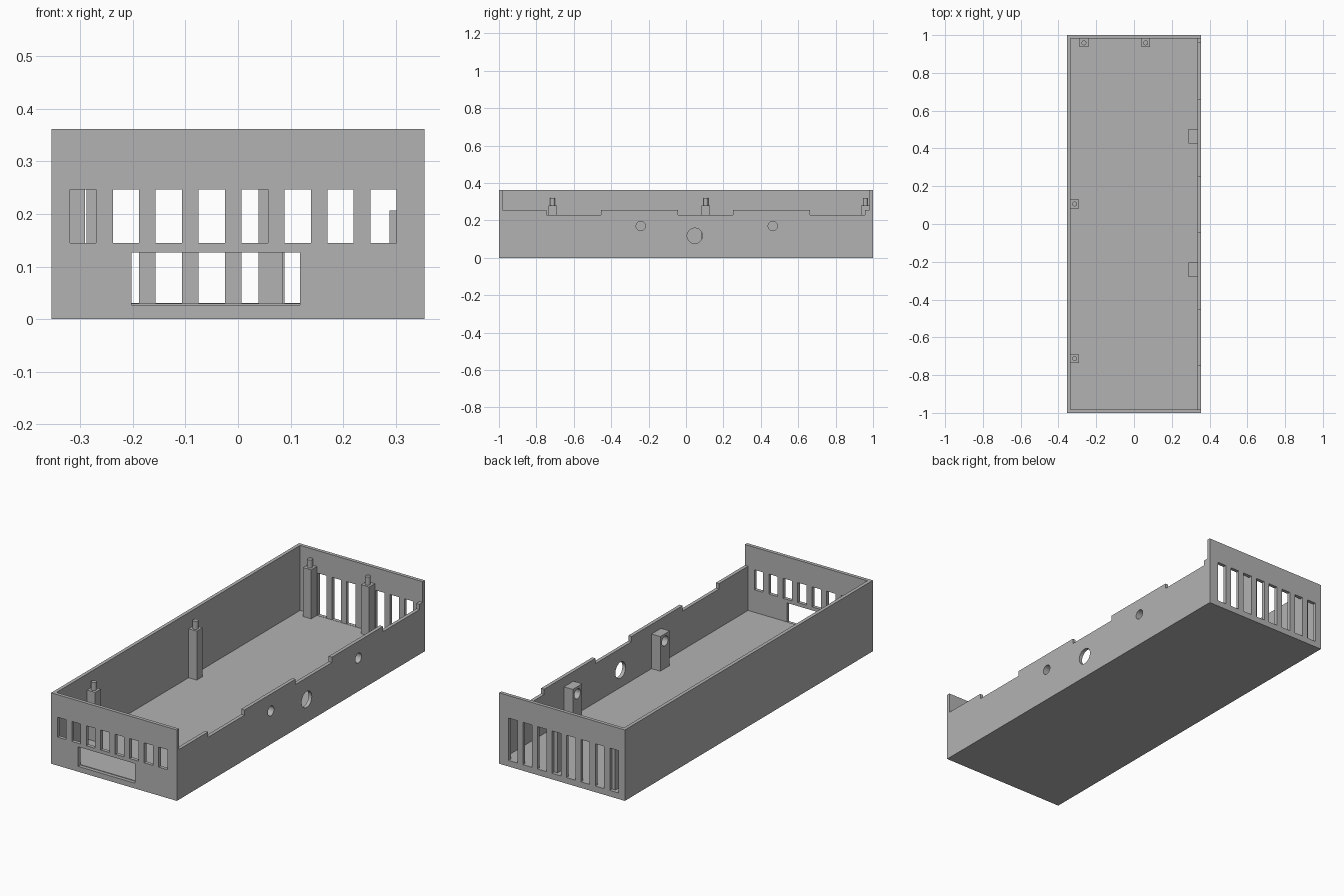
import bpy, bmesh, math
from mathutils import Matrix, Vector

if "Cube" in bpy.data.objects:
    bpy.data.objects.remove(bpy.data.objects["Cube"], do_unlink=True)

# Overall sizes
W, L, H = 0.355, 1.0, 0.362      # half width, half length, height
T, FLOOR = 0.018, 0.03           # wall and floor thickness
XI, YI = W - T, L - T            # inner faces

grey = bpy.data.materials.new("plain grey")
grey.use_nodes = True
GREY = (0.45, 0.45, 0.45, 1)
grey.diffuse_color = GREY
grey.node_tree.nodes["Principled BSDF"].inputs["Base Color"].default_value = GREY


def make(name, bm):
    bmesh.ops.recalc_face_normals(bm, faces=bm.faces)
    mesh = bpy.data.meshes.new(name)
    bm.to_mesh(mesh)
    bm.free()
    mesh.materials.append(grey)
    obj = bpy.data.objects.new(name, mesh)
    bpy.context.collection.objects.link(obj)
    return obj


def add_box(bm, x, y, z):
    size = Vector((x[1] - x[0], y[1] - y[0], z[1] - z[0]))
    mid = Vector((sum(x), sum(y), sum(z))) / 2
    bmesh.ops.create_cube(bm, size=1, matrix=Matrix.Translation(mid) @ Matrix.Diagonal(size.to_4d()))


def add_cylinder(bm, centre, radius, depth, axis="Z"):
    turn = Matrix.Rotation(math.pi / 2, 4, "Y") if axis == "X" else Matrix()
    bmesh.ops.create_cone(bm, cap_ends=True, segments=32, radius1=radius, radius2=radius,
                          depth=depth, matrix=Matrix.Translation(centre) @ turn)


def box(name, x, y, z):
    bm = bmesh.new()
    add_box(bm, x, y, z)
    return make(name, bm)


def cut(obj, bm):
    """Subtract the cutter, bake the result and drop the cutter."""
    cutter = make("cutter", bm)
    cutter.hide_render = True
    mod = obj.modifiers.new("openings", "BOOLEAN")
    mod.operation, mod.solver, mod.object = "DIFFERENCE", "EXACT", cutter
    bpy.context.view_layer.update()
    graph = bpy.context.evaluated_depsgraph_get()
    baked = bpy.data.meshes.new_from_object(obj.evaluated_get(graph))
    obj.modifiers.clear()
    obj.data = baked
    bpy.data.objects.remove(cutter, do_unlink=True)


def smooth(obj):
    bpy.ops.object.select_all(action="DESELECT")
    obj.select_set(True)
    bpy.context.view_layer.objects.active = obj
    bpy.ops.object.shade_smooth_by_angle(angle=math.radians(30))


# Floor and tall left wall
box("floor", (-XI, XI), (-YI, YI), (0, FLOOR))
box("left_wall", (-W, -XI), (-YI, YI), (0, H))

# End walls with rows of vent slots; the front also has a wide socket opening
slots = [-0.32 + 0.0817 * i for i in range(8)]
for name, side, low in (("front_wall", -1, 0.145), ("back_wall", 1, 0.031)):
    ends = sorted((side * L, side * YI))
    wall = box(name, (-W, W), ends, (0, H))
    bm = bmesh.new()
    deep = (ends[0] - 0.05, ends[1] + 0.05)
    for x in slots:
        add_box(bm, (x, x + 0.05), deep, (low, 0.247))
    if side < 0:
        add_box(bm, (-0.203, 0.118), deep, (0.027, 0.127))
    cut(wall, bm)

# Low right wall with a notched top edge
HIGH, LOW = 0.256, 0.229
outline = [(-YI, 0), (-YI, HIGH)]
for a, b in ((-0.747, -0.455), (-0.043, 0.25), (0.662, 0.957)):
    outline += [(a, HIGH), (a, LOW), (b, LOW), (b, HIGH)]
outline += [(YI, HIGH), (YI, 0)]
bm = bmesh.new()
face = bm.faces.new([bm.verts.new((XI, y, z)) for y, z in outline])
swept = bmesh.ops.extrude_face_region(bm, geom=[face])["geom"]
bmesh.ops.translate(bm, vec=(T, 0, 0), verts=[v for v in swept if isinstance(v, bmesh.types.BMVert)])
right_wall = make("right_wall", bm)

# Screw blocks behind the right wall
screw_y = (-0.242, 0.464)
blocks = [box("screw_block", (0.288, XI), (y - 0.038, y + 0.038), (FLOOR, 0.207)) for y in screw_y]

# Round holes through the right wall and blocks
for obj in [right_wall] + blocks:
    bm = bmesh.new()
    for y in screw_y:
        add_cylinder(bm, (0.32, y, 0.17), 0.025, 0.3, "X")
    if obj is right_wall:
        add_cylinder(bm, (0.32, 0.047, 0.118), 0.041, 0.3, "X")
    cut(obj, bm)
    smooth(obj)

# Square support posts with round locating pins
for x, y in ((-0.314, -0.713), (-0.314, 0.106), (-0.265, 0.959), (0.062, 0.959)):
    r = 0.023
    box("support_post", (x - r, x + r), (y - r, y + r), (FLOOR, 0.28))
    bm = bmesh.new()
    add_cylinder(bm, (x, y, 0.3), 0.013, 0.042)
    smooth(make("locating_pin", bm))
